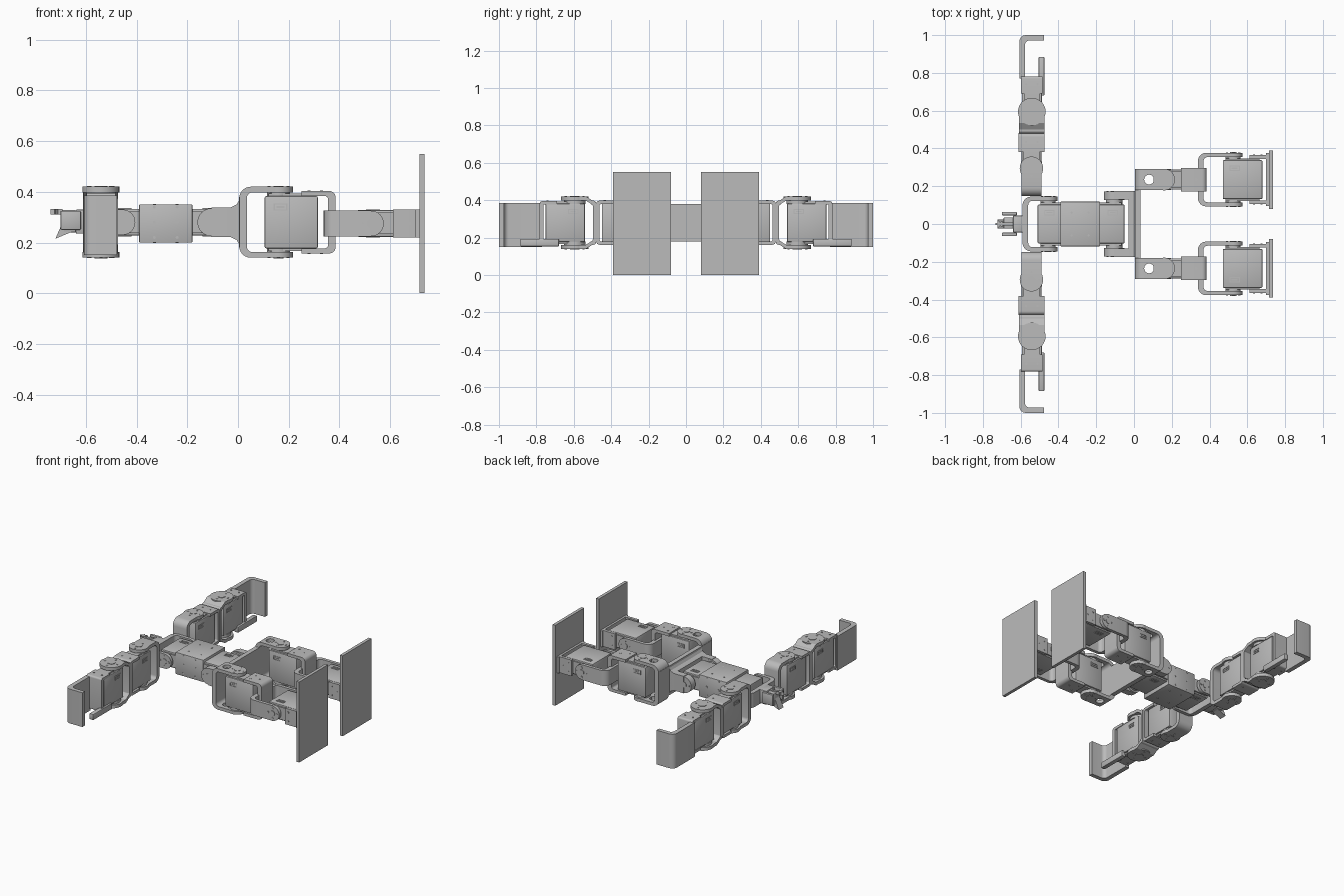
import bpy, bmesh, math
from mathutils import Matrix, Vector

if "Cube" in bpy.data.objects:
    bpy.data.objects.remove(bpy.data.objects["Cube"])

grey = bpy.data.materials.new("light grey")
grey.use_nodes = True
grey.diffuse_color = (0.5, 0.5, 0.5, 1)
grey.node_tree.nodes["Principled BSDF"].inputs["Base Color"].default_value = (0.5, 0.5, 0.5, 1)
parts = []
MID = 0.28  # height of the robot's centre line


def finish(bm, name, frame):
    bmesh.ops.transform(bm, matrix=frame, verts=bm.verts)
    bmesh.ops.recalc_face_normals(bm, faces=bm.faces)
    mesh = bpy.data.meshes.new(name)
    bm.to_mesh(mesh)
    bm.free()
    mesh.materials.append(grey)
    ob = bpy.data.objects.new(name, mesh)
    bpy.context.collection.objects.link(ob)
    parts.append(ob)
    return ob


def add_box(bm, lo, hi):
    lo, hi = Vector(lo), Vector(hi)
    m = Matrix.Translation((lo + hi) / 2) @ Matrix.Diagonal((*(hi - lo), 1))
    return bmesh.ops.create_cube(bm, size=1, matrix=m)["verts"]


def box(name, lo, hi, frame=Matrix(), bevel=0.0):
    bm = bmesh.new()
    add_box(bm, lo, hi)
    if bevel:
        bmesh.ops.bevel(bm, geom=bm.edges[:], offset=bevel, segments=2, affect='EDGES', profile=0.5)
    return finish(bm, name, frame)


# Frames: local x runs along the limb, local y is thickness, local z is the hub axis
def add_disc(bm, u, v, w0, w1, r, seg=32):
    bmesh.ops.create_cone(bm, cap_ends=True, segments=seg, radius1=r, radius2=r, depth=abs(w1 - w0),
                          matrix=Matrix.Translation((u, v, (w0 + w1) / 2)))


def prism(name, outline, half, frame):
    """Extrude an outline in the local x-z plane through the thickness."""
    bm = bmesh.new()
    face = bm.faces.new([bm.verts.new((u, -half, w)) for u, w in outline])
    new = bmesh.ops.extrude_face_region(bm, geom=[face])["geom"]
    bmesh.ops.translate(bm, vec=(0, 2 * half, 0), verts=[g for g in new if isinstance(g, bmesh.types.BMVert)])
    return finish(bm, name, frame)


def corner(back, d, w, r):
    """Rounded upper corner, from the back plate to the arm."""
    return [(back + d * r * (1 - math.cos(a)), w - r + r * math.sin(a))
            for a in (math.pi / 2 * i / 6 for i in range(7))]


def u_bracket(name, frame, back, tip, w, half, t=0.022, plate=0.03, r=0.045, step=None):
    """U-shaped bracket; step = (start, end, lower width) slopes the arms outward."""
    d = 1 if tip > back else -1
    low = step[2] if step else w
    outer = corner(back, d, low, r)
    inner = corner(back + d * plate, d, low - t, r * 0.5)
    if step:
        outer += [(step[0], low), (step[1], w)]
        inner += [(step[0], low - t), (step[1], w - t)]
    half_line = outer + [(tip, w), (tip, w - t)] + inner[::-1]
    # half_line ends at the inner back plate; mirror it for the lower arm
    return prism(name, half_line + [(u, -z) for u, z in half_line[::-1]], half, frame)


def servo(name, frame, half=0.053):
    bm = bmesh.new()
    add_box(bm, (-0.055, -half, -0.103), (0.155, half, 0.103))
    bmesh.ops.bevel(bm, geom=bm.edges[:], offset=0.006, segments=2, affect='EDGES', profile=0.5)
    for s in (-1, 1):
        add_box(bm, (-0.04, -half * 0.8, s * 0.108 - 0.005), (0.14, half * 0.8, s * 0.108 + 0.005))
    finish(bm, name + "_servo", frame)
    # connector sockets on both broad faces
    bm = bmesh.new()
    for s in (-1, 1):
        v0, v1 = sorted((s * half, s * (half + 0.003)))
        for lo, hi in (((-0.02, 0.046), (0.035, 0.051)), ((-0.02, 0.069), (0.035, 0.074)),
                       ((-0.02, 0.051), (-0.015, 0.069)), ((0.03, 0.051), (0.035, 0.069))):
            add_box(bm, (lo[0], v0, lo[1]), (hi[0], v1, hi[1]))
        add_box(bm, (-0.008, v0, 0.057), (0.023, v1, 0.063))
    finish(bm, name + "_socket", frame)


def hub(name, frame, w, r, t=0.022):
    """Ear discs, horns and rivets at both ends of a joint axis."""
    bm = bmesh.new()
    for s in (-1, 1):
        add_disc(bm, 0, 0, s * (w - t), s * w, r)
        add_disc(bm, 0, 0, s * 0.1, s * (w - t), r * 0.8)
        add_disc(bm, 0, 0, s * w, s * (w + 0.003), r * 0.35, 20)
        for k in range(4):
            a = k * math.pi / 2
            add_disc(bm, math.cos(a) * r * 0.65, math.sin(a) * r * 0.65, s * w, s * (w + 0.002), 0.006, 8)
    finish(bm, name + "_hub", frame)


def rivets(name, frame, w, spots):
    bm = bmesh.new()
    for u, v in spots:
        for s in (-1, 1):
            add_disc(bm, u, v, s * w, s * (w + 0.002), 0.006, 8)
    finish(bm, name, frame)


def frame_of(origin, u, v, w):
    m = Matrix((u, v, w)).transposed().to_4x4()
    return Matrix.Translation(origin) @ m


X, Y, Z = (1, 0, 0), (0, 1, 0), (0, 0, 1)
BACK = (-1, 0, 0)

# Torso: chest joint, middle housing, waist joint
chest = frame_of((-0.455, 0, MID), X, Z, Y)
servo("chest", chest)
hub("chest", chest, 0.145, 0.05)
u_bracket("chest_bracket", chest, -0.135, 0, 0.145, 0.05)
box("torso_housing", (-0.39, -0.118, 0.2), (-0.18, 0.118, 0.35), bevel=0.003)
spots = [(a, b) for a in (-0.33, -0.24) for b in (-0.06, 0.06)]
rivets("torso_rivets", Matrix.Translation((0, 0, 0.275)), 0.075, spots)
rivets("torso_side_rivets", frame_of((0, 0, MID), X, Z, Y), 0.118, spots + [(-0.33, 0), (-0.24, 0)])
waist = frame_of((-0.105, 0, MID), BACK, Z, Y)
servo("waist", waist)
hub("waist", waist, 0.172, 0.055, 0.045)
u_bracket("waist_bracket", waist, -0.11, 0, 0.175, 0.058, t=0.045, plate=0.02, r=0.01)
prism("waist_flare", [(-0.03, 0.058), (-0.005, 0.07), (0.012, 0.1), (0.012, -0.1), (-0.005, -0.07), (-0.03, -0.058)],
      0.175, frame_of((0, 0, MID), X, Y, Z)).name = "waist_flare"
box("hip_crossbar", (0.004, -0.28, 0.18), (0.035, 0.28, 0.38))

# Head: neck box, ear bracket, wedge chin and star horn
box("neck", (-0.64, -0.045, 0.235), (-0.585, 0.045, 0.33), bevel=0.005)
box("head_body", (-0.69, -0.025, 0.24), (-0.63, 0.035, 0.32), bevel=0.004)
for y in (-0.055, 0.055):
    box("head_ear", (-0.70, y - 0.009, 0.25), (-0.62, y + 0.009, 0.325), bevel=0.004)
prism("chin_wedge", [(-0.72, 0.215), (-0.685, 0.295), (-0.63, 0.295), (-0.63, 0.25), (-0.66, 0.24)], 0.025,
      Matrix.Translation((0, 0, 0)))
bm = bmesh.new()
star = [(math.cos(k * math.pi / 5) * r, math.sin(k * math.pi / 5) * r)
        for k in range(10) for r in ((0.026 if k % 2 else 0.011),)]
face = bm.faces.new([bm.verts.new((a - 0.714, b, 0.31)) for a, b in star])
tip = bmesh.ops.extrude_face_region(bm, geom=[face])["geom"]
bmesh.ops.translate(bm, vec=(0, 0, 0.022), verts=[g for g in tip if isinstance(g, bmesh.types.BMVert)])
finish(bm, "head_star", Matrix())
box("head_star_stem", (-0.72, -0.008, 0.312), (-0.64, 0.008, 0.328))

for side, s in (("front", -1), ("back", 1)):
    out = (0, s, 0)
    # Shoulder
    shoulder = frame_of((-0.543, s * 0.295, MID), out, X, Z)
    servo(side + "_shoulder", shoulder)
    hub(side + "_shoulder", shoulder, 0.14, 0.062)
    u_bracket(side + "_shoulder_bracket", shoulder, -0.148, 0, 0.14, 0.053)
    u_bracket(side + "_upper_arm_cuff", shoulder, 0.186, 0.085, 0.118, 0.068, t=0.018, plate=0.018, r=0.02)
    # Elbow
    elbow = frame_of((-0.541, s * 0.595, MID), out, X, Z)
    servo(side + "_elbow", elbow)
    hub(side + "_elbow", elbow, 0.14, 0.073)
    u_bracket(side + "_elbow_bracket", elbow, -0.115, 0, 0.14, 0.068, plate=0.018, r=0.015,
              step=(-0.095, -0.06, 0.118))
    u_bracket(side + "_wrist_cuff", elbow, 0.187, 0.095, 0.115, 0.057, t=0.018, plate=0.02, r=0.012)
    rivets(side + "_arm_rivets", elbow, 0.118, [(u, v) for u in (-0.16, 0.145) for v in (-0.03, 0.03)])
    # Hand: hooked palm and short finger
    hand = frame_of((-0.541, 0, MID - 0.012), X, Z, out)
    hook = [(-0.066, 0.77)] + corner(-0.066, 1, 1.0, 0.035) + [(0.064, 1.0), (0.064, 0.972)]
    hook += corner(-0.036, 1, 0.972, 0.025)[::-1] + [(-0.036, 0.77)]
    prism(side + "_palm", hook, 0.117, hand)
    box(side + "_finger", (0.036, -0.115, 0.68), (0.066, -0.075, 0.885), hand, 0.004)

    # Hip
    hip = frame_of((0.16, s * 0.235, MID), X, out, Z)
    servo(side + "_hip", hip)
    hub(side + "_hip", hip, 0.14, 0.057)
    bracket = u_bracket(side + "_hip_bracket", hip, -0.155, 0, 0.14, 0.055)
    # lightening hole through both arms
    bm = bmesh.new()
    add_disc(bm, -0.08, 0, -0.3, 0.3, 0.026)
    cutter = finish(bm, "hole_cutter", hip)
    parts.remove(cutter)
    cutter.hide_render = True
    mod = bracket.modifiers.new("hole", 'BOOLEAN')
    mod.operation, mod.object, mod.solver = 'DIFFERENCE', cutter, 'EXACT'
    bpy.context.view_layer.objects.active = bracket
    bpy.ops.object.modifier_apply(modifier="hole")
    bpy.data.objects.remove(cutter)
    u_bracket(side + "_thigh_cuff", hip, 0.225, 0.09, 0.123, 0.062, t=0.02, plate=0.03, r=0.025)
    rivets(side + "_thigh_rivets", hip, 0.123, [(0.12, -0.03), (0.12, 0.03), (0.17, 0)])
    # Knee
    knee = frame_of((0.525, s * 0.235, MID - 0.005), X, Z, out)
    servo(side + "_knee", knee)
    hub(side + "_knee", knee, 0.142, 0.05)
    u_bracket(side + "_knee_bracket", knee, -0.187, 0, 0.142, 0.052)
    u_bracket(side + "_ankle_cuff", knee, 0.195, 0.087, 0.13, 0.055, t=0.02, plate=0.02, r=0.01)
    rivets(side + "_ankle_rivets", knee, 0.13, [(0.11, -0.03), (0.11, 0.03), (0.15, 0)])
    # Foot plate
    box(side + "_ankle_flange", (0.7, s * 0.235 - 0.14, 0.22), (0.72, s * 0.235 + 0.14, 0.33))
    box(side + "_foot_plate", (0.715, s * 0.235 - 0.155, 0), (0.736, s * 0.235 + 0.155, 0.55))

# Smooth rounded areas, keep edges crisp
bpy.ops.object.select_all(action='DESELECT')
for ob in parts:
    ob.select_set(True)
bpy.context.view_layer.objects.active = parts[0]
bpy.ops.object.shade_smooth_by_angle(angle=math.radians(30))
